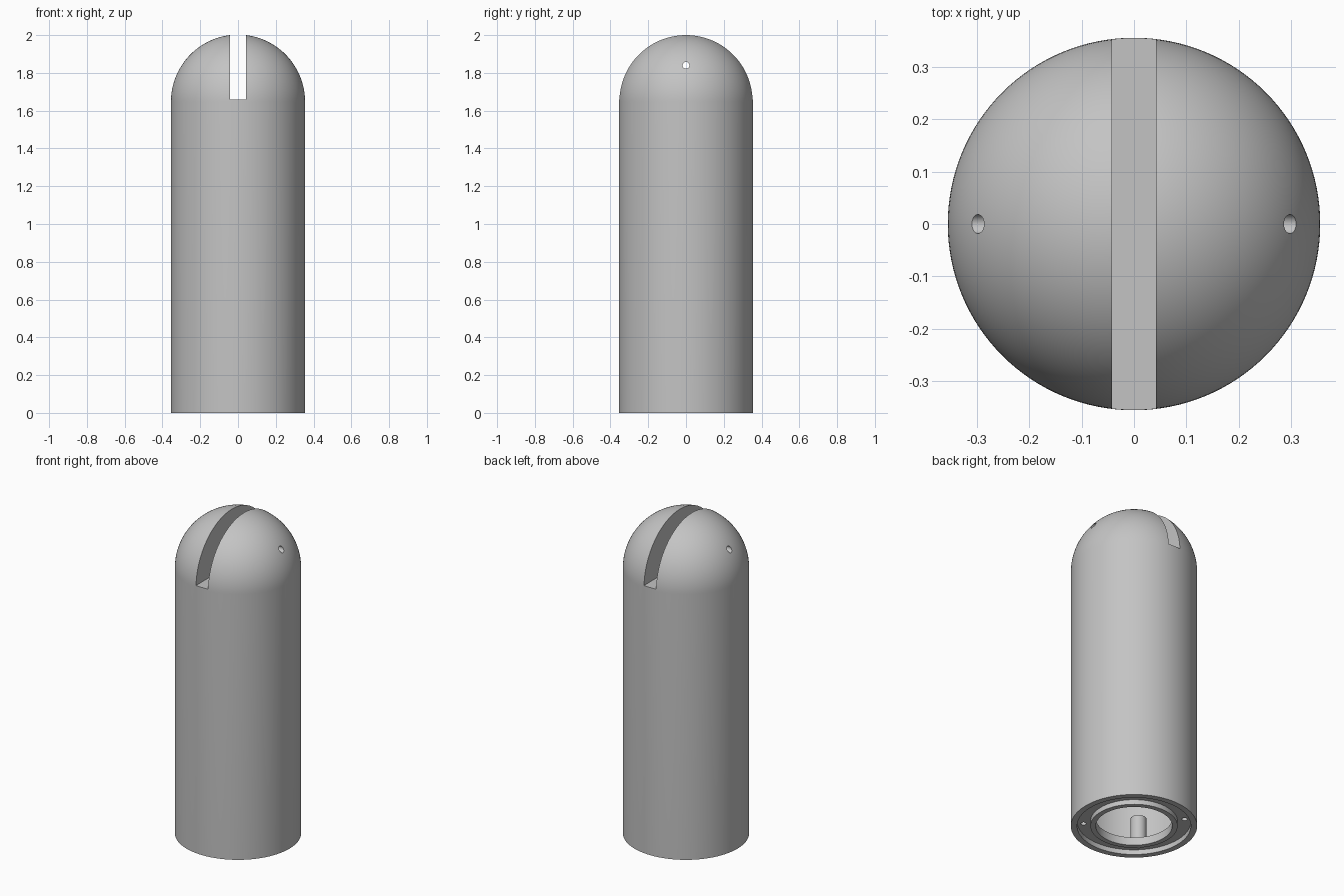
import bpy, bmesh, math
from mathutils import Matrix, Vector

cube = bpy.data.objects.get("Cube")
if cube:
    bpy.data.objects.remove(cube, do_unlink=True)

RADIUS = 0.355        # outer radius of the body
SLOT = 0.0415         # half width of the slot
SLOT_FLOOR = 1.66
DOME_Z = 2 - math.sqrt(RADIUS ** 2 - SLOT ** 2)
SCREW_RADIUS = 0.285  # distance of screws from the axis
SEGMENTS = 128

grey = bpy.data.materials.new("plain grey")
grey.use_nodes = True
colour = (0.55, 0.55, 0.55, 1)
grey.diffuse_color = colour
grey.node_tree.nodes["Principled BSDF"].inputs["Base Color"].default_value = colour


def make_object(name, bm):
    bmesh.ops.recalc_face_normals(bm, faces=bm.faces)
    mesh = bpy.data.meshes.new(name)
    bm.to_mesh(mesh)
    bm.free()
    mesh.materials.append(grey)
    obj = bpy.data.objects.new(name, mesh)
    bpy.context.collection.objects.link(obj)
    return obj


def lathe(name, profile):
    bm = bmesh.new()
    verts = [bm.verts.new((r, 0, z)) for r, z in profile]
    edges = [bm.edges.new(pair) for pair in zip(verts, verts[1:])]
    bmesh.ops.spin(bm, geom=verts + edges, cent=(0, 0, 0), axis=(0, 0, 1),
                   angle=math.tau, steps=SEGMENTS)
    bmesh.ops.remove_doubles(bm, verts=bm.verts, dist=0.0001)
    return make_object(name, bm)


def cylinder(name, radius, start, end):
    start, end = Vector(start), Vector(end)
    axis = end - start
    turn = axis.to_track_quat('Z', 'Y').to_matrix().to_4x4()
    bm = bmesh.new()
    bmesh.ops.create_cone(bm, cap_ends=True, segments=32, radius1=radius,
                          radius2=radius, depth=axis.length,
                          matrix=Matrix.Translation((start + end) / 2) @ turn)
    return make_object(name, bm)


def box(name, size, centre):
    bm = bmesh.new()
    bmesh.ops.create_cube(bm, size=1, matrix=Matrix.Translation(centre)
                          @ Matrix.Diagonal((*size, 1)))
    return make_object(name, bm)


def select_only(obj):
    bpy.ops.object.select_all(action='DESELECT')
    obj.select_set(True)
    bpy.context.view_layer.objects.active = obj


def cut(target, cutter):
    cutter.hide_render = True
    mod = target.modifiers.new("cut", 'BOOLEAN')
    mod.operation = 'DIFFERENCE'
    mod.solver = 'EXACT'
    mod.object = cutter
    select_only(target)
    bpy.ops.object.modifier_apply(modifier=mod.name)
    bpy.data.objects.remove(cutter, do_unlink=True)


def smooth(obj):
    select_only(obj)
    bpy.ops.object.shade_smooth_by_angle(angle=math.radians(30))


# Hollow body: dome, wall, grooved base ring and inner chamber
dome = [(RADIUS * math.sin(a), DOME_Z + RADIUS * math.cos(a))
        for a in (math.pi / 2 * i / 32 for i in range(33))]
dome[0] = (0, DOME_Z + RADIUS)
base = [(RADIUS, 0), (0.32, 0), (0.32, 0.03), (0.245, 0.03), (0.245, 0),
        (0.215, 0), (0.215, 0.05), (0.332, 0.05)]
chamber = [(0.332, 1.58), (0, 1.58)]
body = lathe("domed_body", dome + base + chamber)

# Slot across the dome and the cross pin hole
cut(body, box("slot_cutter", (SLOT * 2, 1, 1), (0, 0, SLOT_FLOOR + 0.5)))
cut(body, cylinder("pin_hole_cutter", 0.018, (-0.5, 0, 1.84), (0.5, 0, 1.84)))

# Screw holes in the base groove, each under an inner screw post
for i in range(4):
    angle = math.pi / 4 + i * math.pi / 2
    x, y = SCREW_RADIUS * math.cos(angle), SCREW_RADIUS * math.sin(angle)
    cut(body, cylinder("screw_hole_cutter", 0.016, (x, y, 0.01), (x, y, 0.1)))
    post = cylinder(f"screw_post_{i + 1}", 0.045, (x, y, 0.045), (x, y, 0.21))
    cut(post, cylinder("post_hole_cutter", 0.016, (x, y, 0.01), (x, y, 0.15)))
    smooth(post)

smooth(body)
